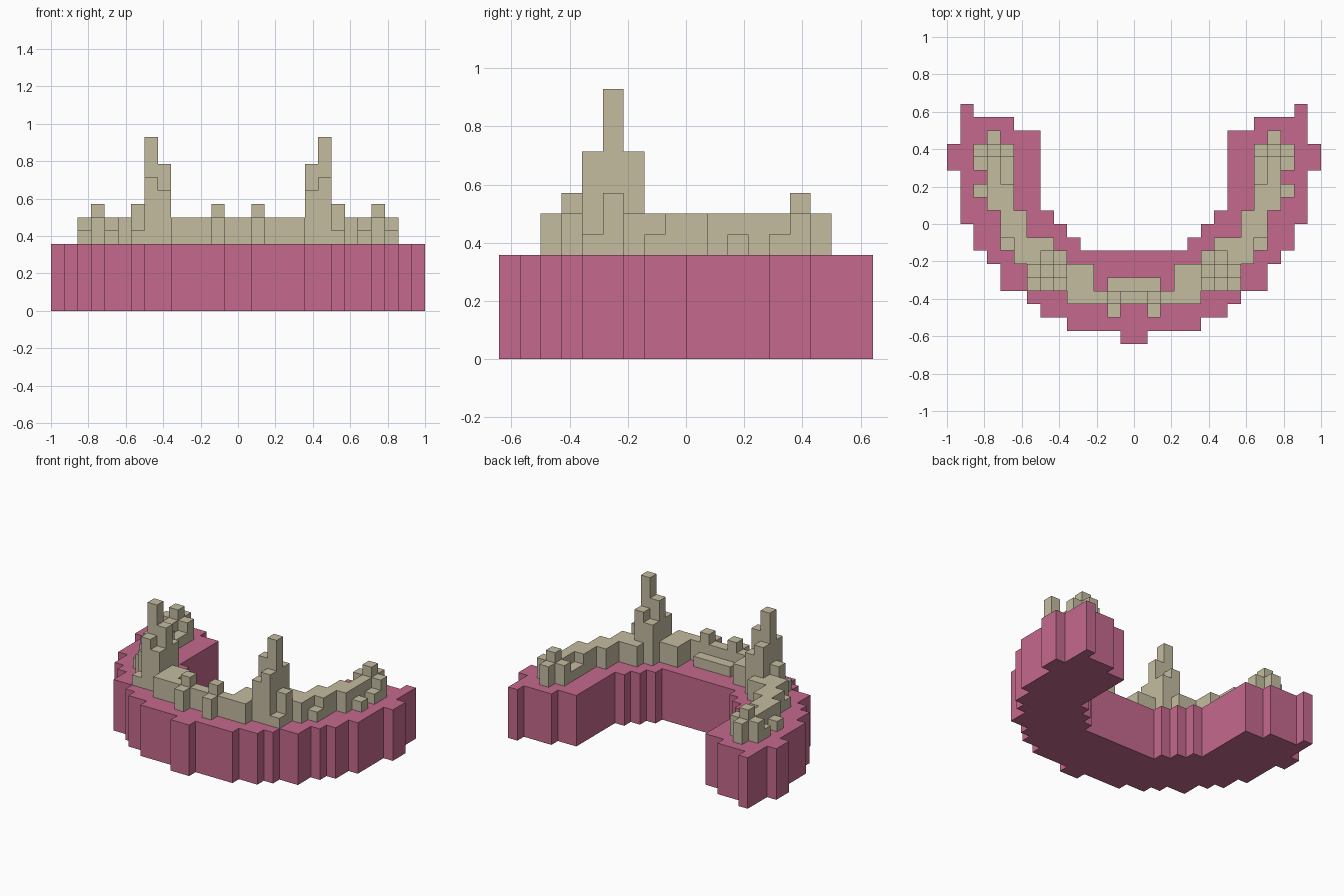
import bpy, bmesh

if "Cube" in bpy.data.objects:
    bpy.data.objects.remove(bpy.data.objects["Cube"])

U = 1 / 14          # size of one block
GUM_TOP = 5         # gum height in blocks


def material(name, rgb):
    m = bpy.data.materials.new(name)
    m.diffuse_color = (*rgb, 1)
    m.use_nodes = True
    m.node_tree.nodes["Principled BSDF"].inputs["Base Color"].default_value = m.diffuse_color
    return m


def mirrored(cells):
    """Reflect block columns across x = 0."""
    return {**cells, **{(-1 - x, y): h for (x, y), h in cells.items()}}


def block_object(name, cells, base, mat, covered=(), bottom=False):
    """Outer skin of block columns rising from base to their own height."""
    bm = bmesh.new()

    def quad(*pts):
        bm.faces.new([bm.verts.new([c * U for c in p]) for p in pts])

    for (x, y), h in cells.items():
        X, Y = x + 1, y + 1
        if (x, y) not in covered:
            quad((x, y, h), (X, y, h), (X, Y, h), (x, Y, h))
        if bottom:
            quad((x, y, base), (x, Y, base), (X, Y, base), (X, y, base))
        # walls only where the neighbour is lower
        for (dx, dy), (a, b) in {
            (0, -1): ((x, y), (X, y)), (1, 0): ((X, y), (X, Y)),
            (0, 1): ((X, Y), (x, Y)), (-1, 0): ((x, Y), (x, y)),
        }.items():
            low = cells.get((x + dx, y + dy), base)
            if low < h:
                quad((*a, low), (*b, low), (*b, h), (*a, h))
    bmesh.ops.remove_doubles(bm, verts=bm.verts, dist=1e-5)
    me = bpy.data.meshes.new(name)
    bm.to_mesh(me)
    bm.free()
    me.materials.append(mat)
    ob = bpy.data.objects.new(name, me)
    bpy.context.collection.objects.link(ob)
    return ob


# Gum: front and back limit of each block column, from the middle outward
gum_spans = [(-9, -2), (-8, -2), (-8, -2), (-8, -2), (-8, -1), (-7, 0), (-7, 1),
             (-6, 7), (-5, 7), (-5, 8), (-3, 8), (-2, 8), (0, 9), (4, 6)]
gum = mirrored({(x, y): GUM_TOP for x, (a, b) in enumerate(gum_spans)
                for y in range(a, b)})

# Teeth: common height first
tooth_spans = {0: (-6, -4), 1: (-7, -4), 2: (-6, -5), 3: (-6, -3), 4: (-6, -3),
               5: (-5, -2), 6: (-5, -1), 7: (-5, -1), 8: (-3, 1), 9: (-2, 6),
               10: (1, 7)}
teeth = {(x, y): 7 for x, (a, b) in tooth_spans.items() for y in range(a, b)}
# Incisor tips and their lower backs
teeth.update({(1, -6): 8, (0, -5): 6, (1, -5): 6})
# Canine peaks
teeth.update({(6, -4): 13, (6, -5): 10, (6, -3): 10, (5, -4): 11, (5, -5): 9,
              (5, -3): 9, (7, -4): 8, (7, -5): 6})
# Molar cusps and side bumps
teeth.update({(9, -2): 6, (11, 2): 6, (11, 4): 6, (11, 5): 7, (10, 5): 8,
              (9, 3): 6, (9, 4): 6})
teeth = mirrored(teeth)

block_object("gum", gum, 0, material("gum pink", (0.558, 0.144, 0.266)),
             covered=teeth, bottom=True)
block_object("teeth", teeth, GUM_TOP, material("tooth ivory", (0.552, 0.503, 0.352)))
